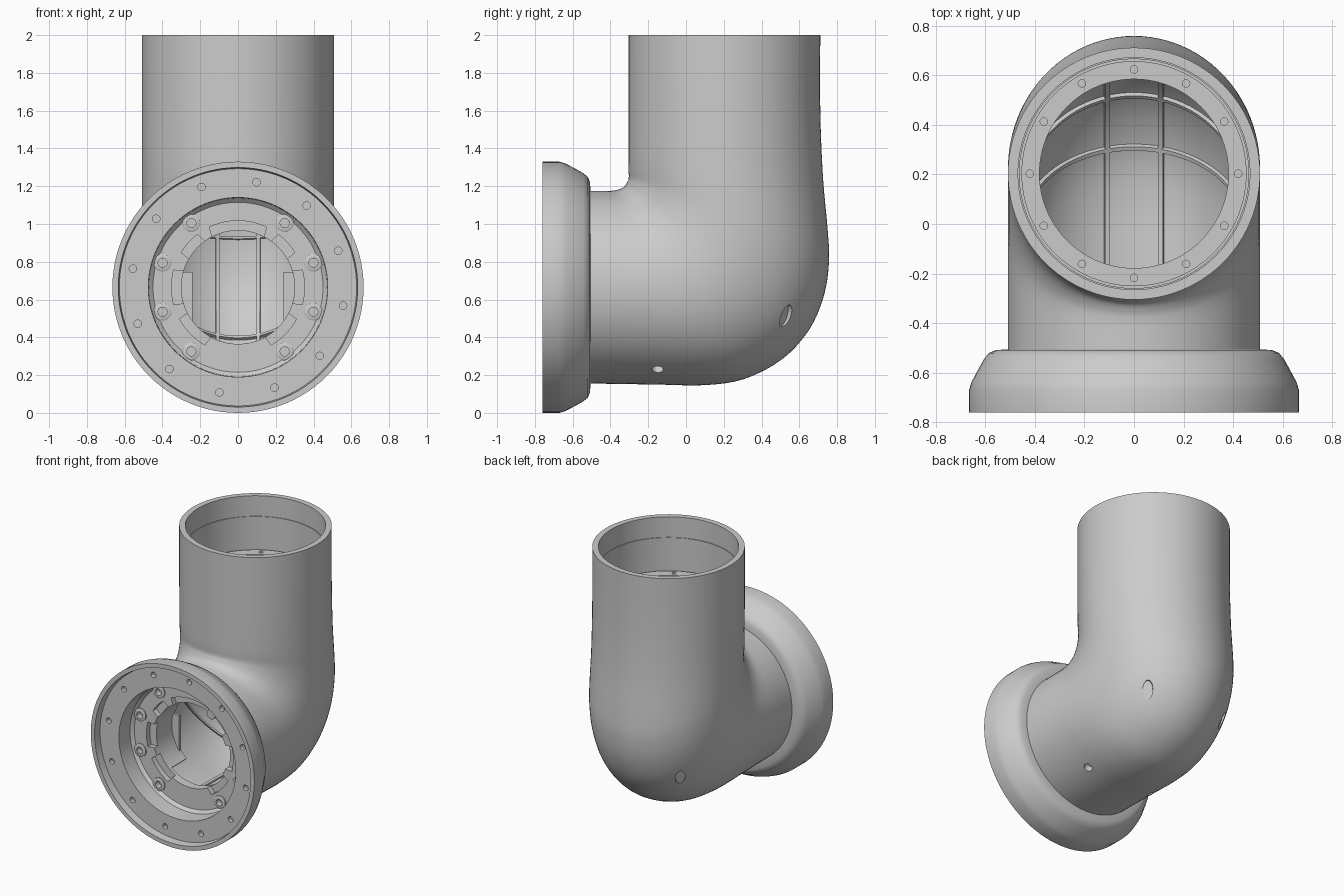
import bpy, bmesh
from math import sin, cos, pi, asin, radians, floor
from mathutils import Vector, Matrix

if "Cube" in bpy.data.objects:
    bpy.data.objects.remove(bpy.data.objects["Cube"])

R, CZ, CY = 0.508, 0.665, 0.203   # pipe radius, inlet axis height, outlet axis y

# Elbow sections: inner (y, z) and outer (y, z) ends of each oval, outlet to inlet
SECTIONS = [(-.305, 2, .711, 2), (-.305, 1.6, .711, 1.6), (-.305, 1.32, .725, 1.25),
            (-.303, 1.25, .75, .97), (-.31, 1.225, .757, .80), (-.322, 1.203, .73, .62),
            (-.335, 1.192, .652, .44), (-.35, 1.185, .51, .285), (-.365, 1.18, .31, .18),
            (-.385, 1.177, .1, .147), (-.42, 1.175, -.15, .15), (-.53, 1.174, -.53, .156)]
LAST = len(SECTIONS) - 1


def section(t):
    i = min(floor(t), LAST - 1)
    u = t - i
    p = [Vector(SECTIONS[max(0, min(LAST, i + k))]) for k in (-1, 0, 1, 2)]
    return .5 * (2 * p[1] + (p[2] - p[0]) * u + (2 * p[0] - 5 * p[1] + 4 * p[2] - p[3]) * u * u
                 + (3 * p[1] - p[0] - 3 * p[2] + p[3]) * u ** 3)


def elbow_point(t, phi, scale):
    a, b, c, d = section(t)
    k = cos(phi) * scale / 2
    return (R * scale * sin(phi), (a + c) / 2 + (c - a) * k, (b + d) / 2 + (d - b) * k)


def smooth(ob):
    bpy.ops.object.select_all(action='DESELECT')
    ob.select_set(True)
    bpy.context.view_layer.objects.active = ob
    bpy.ops.object.shade_smooth_by_angle(angle=radians(32))


def make(name, bm):
    bmesh.ops.recalc_face_normals(bm, faces=bm.faces)
    me = bpy.data.meshes.new(name)
    bm.to_mesh(me)
    bm.free()
    ob = bpy.data.objects.new(name, me)
    bpy.context.collection.objects.link(ob)
    return ob


def loft(name, rings, cyclic):
    bm = bmesh.new()
    vs = [[bm.verts.new(p) for p in ring] for ring in rings]
    n = len(vs[0])
    for a in range(len(vs) if cyclic else len(vs) - 1):
        p, q = vs[a], vs[(a + 1) % len(vs)]
        for j in range(n):
            bm.faces.new((p[j], p[(j + 1) % n], q[(j + 1) % n], q[j]))
    if not cyclic:
        bm.faces.new(vs[0])
        bm.faces.new(vs[-1])
    ob = make(name, bm)
    smooth(ob)
    return ob


def turned(name, profile, n=96):
    # Closed (radius, y) profile turned about the inlet axis
    rings = []
    for r, y in profile:
        f = r if callable(r) else (lambda a, r=r: r)
        rings.append([(f(a) * cos(a), y, CZ + f(a) * sin(a))
                      for a in (2 * pi * j / n for j in range(n))])
    return loft(name, rings, True)


def drill(ob, holes):
    # Each hole: centre, axis, radius, depth either side, stretch
    bm = bmesh.new()
    for pos, axis, r, d, stretch in holes:
        m = Matrix.Translation(pos) @ Vector(axis).to_track_quat('Z', 'Y').to_matrix().to_4x4()
        m = m @ Matrix.Diagonal((1, stretch, 1, 1))
        bmesh.ops.create_cone(bm, cap_ends=True, segments=20, radius1=r, radius2=r,
                              depth=2 * d, matrix=m)
    cutter = make("hole_cutter", bm)
    cutter.hide_render = True
    mod = ob.modifiers.new("holes", 'BOOLEAN')
    mod.operation, mod.solver, mod.object = 'DIFFERENCE', 'EXACT', cutter
    bpy.context.view_layer.objects.active = ob
    bpy.ops.object.modifier_apply(modifier=mod.name)
    bpy.data.objects.remove(cutter)
    smooth(ob)


def polar(r, deg, y):
    return (r * cos(radians(deg)), y, CZ + r * sin(radians(deg)))


# Elbow pipe: outer skin, then inner skin with the bolted ledge, groove and stepped socket
N = 96
ANGLES = [2 * pi * j / N for j in range(N)]
steps = [i / 4 for i in range(LAST * 4 + 1)]
rings = [[elbow_point(t, a, 1) for a in ANGLES] for t in steps]
rings += [[elbow_point(t, a, .89) for a in ANGLES] for t in reversed(steps) if section(t)[3] < 1.5]
for z, s in ((1.56, .89), (1.56, .75), (1.61, .75), (1.61, .893), (1.57, .893),
             (1.57, .92), (2, .92)):
    rings.append([(R * s * sin(a), CY + R * s * cos(a), z) for a in ANGLES])
pipe = loft("elbow_pipe", rings, True)
holes = [((.42 * sin(k * pi / 6), CY + .42 * cos(k * pi / 6), 1.61), (0, 0, 1), .015, .03, 1)
         for k in range(12)]
for s in (-1, 1):
    holes.append(((s * .34, .55, .505), (s * .6, .75, -.3), .033, .045, 1.9))
    holes.append(((s * .27, -.15, .235), (s * .53, 0, -.85), .03, .045, 1))
drill(pipe, holes)

# Socket liner step
rings = [[(r * sin(a), CY + r * cos(a), z) for a in ANGLES]
         for r, z in ((.469, 1.85), (.469, 1.72), (.462, 1.72), (.462, 1.85))]
loft("socket_liner", rings, True)

# Stiffening ribs inside the bend: two lengthwise, three crosswise
for side, s in (("left", -1), ("right", 1)):
    phi, w = s * asin(.11 / .45), .022
    loft(side + "_long_rib",
         [[elbow_point(t, phi - w, .9), elbow_point(t, phi + w, .9),
           elbow_point(t, phi + w, .86), elbow_point(t, phi - w, .86)]
          for t in steps if 1.5 <= t <= 10.5], False)
for k, t in enumerate((3.3, 6.55, 7.75)):
    loft(f"cross_rib_{k + 1}",
         [[elbow_point(t, a, .9), elbow_point(t + .08, a, .9),
           elbow_point(t + .08, a, .86), elbow_point(t, a, .86)]
          for a in (-1.9 + 3.8 * j / 48 for j in range(49))], False)

# Inlet flange with raised rim, bolt face and deep recess
flange = turned("inlet_flange", [
    (.665, -.76), (.665, -.67), (.655, -.637), (.63, -.59), (.605, -.545), (.585, -.52),
    (.555, -.508), (.5, -.505), (.45, -.505), (.45, -.56), (.472, -.58), (.475, -.705),
    (.628, -.705), (.634, -.76)])
drill(flange, [(polar(.565, 80 + 30 * k, -.705), (0, 1, 0), .02, .03, 1) for k in range(12)])


# Recess floor with screw holes and a notched opening
def notched(a):
    deg = a * 180 / pi
    for c, half in ((90, 27), (0, 16), (180, 16), (42, 12), (138, 12), (316, 16), (224, 16)):
        if abs((deg - c + 180) % 360 - 180) < half:
            return .352
    return .3


SCREWS = [18, 54, 126, 162, 198, 234, 306, 342]
floor_ring = turned("recess_floor", [(.47, -.56), (.47, -.51), (notched, -.51), (notched, -.56)], 240)
drill(floor_ring, [(polar(.42, a, -.56), (0, 1, 0), .024, .03, 1) for a in SCREWS])

# Raised collars round the screw holes
for k, a in enumerate(SCREWS):
    x, _, z = polar(.42, a, 0)
    loft(f"screw_collar_{k + 1}",
         [[(x + r * cos(b), y, z + r * sin(b)) for b in (2 * pi * j / 32 for j in range(32))]
          for r, y in ((.047, -.55), (.047, -.568), (.04, -.572), (.024, -.572), (.024, -.55))], True)

# Ring closing the back of the notches
turned("back_ring", [(.4, -.52), (.4, -.495), (.3, -.495), (.3, -.52)])

# Curved sleeve pieces and flat guide plates behind the opening
for side, s in (("left", -1), ("right", 1)):
    loft(side + "_sleeve",
         [[(s * r * cos(a), y, CZ + r * sin(a))
           for r, y in ((.3, -.51), (.315, -.51), (.315, -.32), (.3, -.32))]
          for a in (radians(-50 + 100 * j / 24) for j in range(25))], False)
    bm = bmesh.new()
    bmesh.ops.create_cube(bm, size=1, matrix=Matrix.Translation((s * .27, -.33, .595))
                          @ Matrix.Diagonal((.06, .02, .3, 1)))
    make(side + "_guide_plate", bm)
